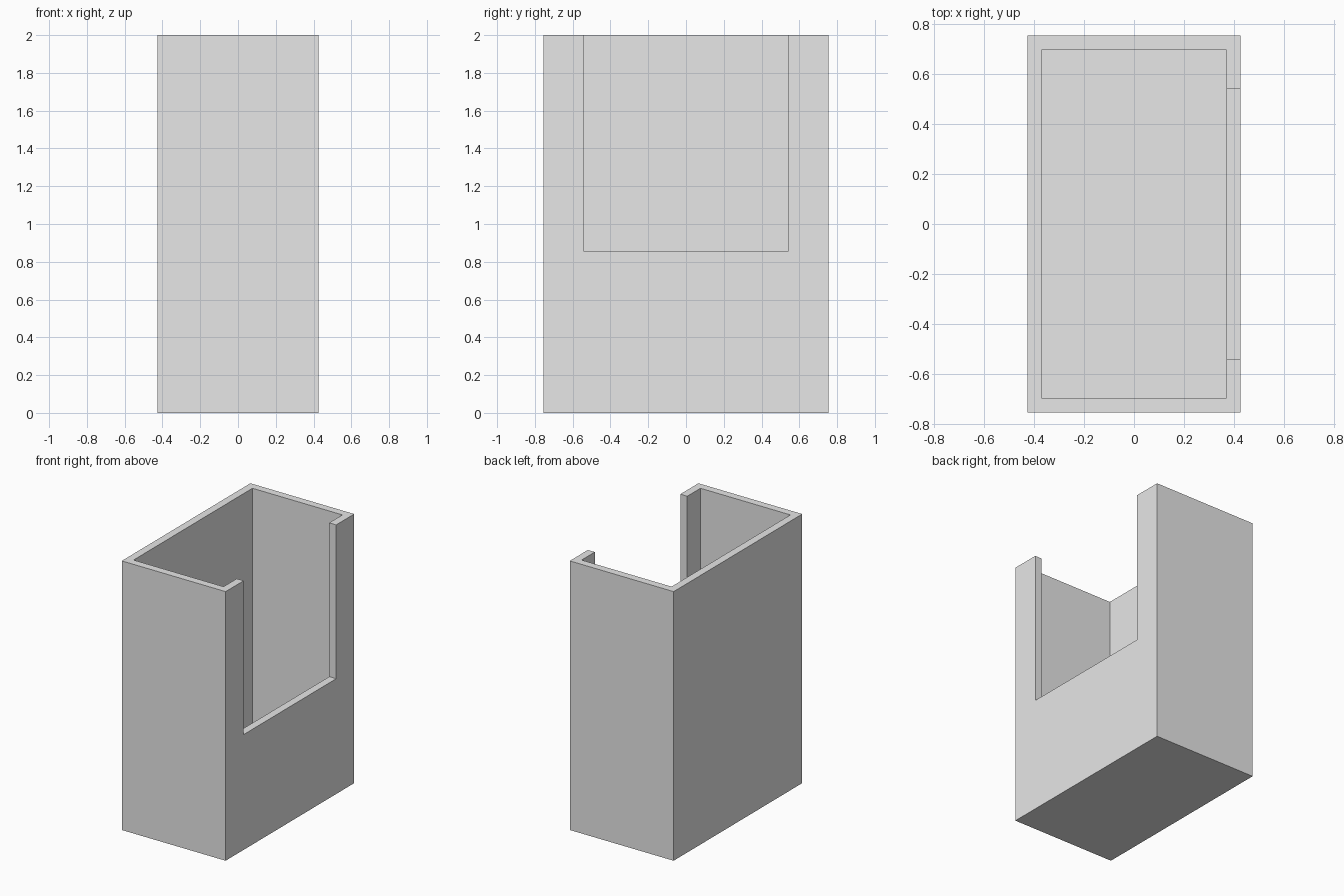
import bpy
import bmesh

if "Cube" in bpy.data.objects:
    bpy.data.objects.remove(bpy.data.objects["Cube"])

HX, HY, H = 0.427, 0.755, 2.0     # outer half width, half depth, height
T = 0.057                         # wall and floor thickness
NOTCH_Y, NOTCH_Z = 0.543, 0.857   # opening half width and sill height

grey = bpy.data.materials.new("light grey")
grey.diffuse_color = (0.8, 0.8, 0.8, 1.0)
grey.use_nodes = True
grey.node_tree.nodes["Principled BSDF"].inputs["Base Color"].default_value = grey.diffuse_color


def box(name, lo, hi):
    """Axis-aligned box between two corners."""
    bm = bmesh.new()
    bmesh.ops.create_cube(bm, size=1)
    for v in bm.verts:
        v.co = [(l + h) / 2 + c * (h - l) for l, h, c in zip(lo, hi, v.co)]
    mesh = bpy.data.meshes.new(name)
    bm.to_mesh(mesh)
    bm.free()
    mesh.materials.append(grey)
    obj = bpy.data.objects.new(name, mesh)
    bpy.context.collection.objects.link(obj)
    return obj


# Outer body of the open-topped holder
holder = box("holder", (-HX, -HY, 0), (HX, HY, H))

# Hollow interior and the opening in the right wall
cutters = [
    box("interior_cutter", (-HX + T, -HY + T, T), (HX - T, HY - T, H + 0.2)),
    box("opening_cutter", (0, -NOTCH_Y, NOTCH_Z), (HX + 0.2, NOTCH_Y, H + 0.3)),
]
for cutter in cutters:
    mod = holder.modifiers.new(cutter.name, "BOOLEAN")
    mod.operation = "DIFFERENCE"
    mod.solver = "EXACT"
    mod.object = cutter

# Apply the cuts, then drop the helpers
bpy.context.view_layer.objects.active = holder
for cutter in cutters:
    bpy.ops.object.modifier_apply(modifier=cutter.name)
    bpy.data.objects.remove(cutter, do_unlink=True)
